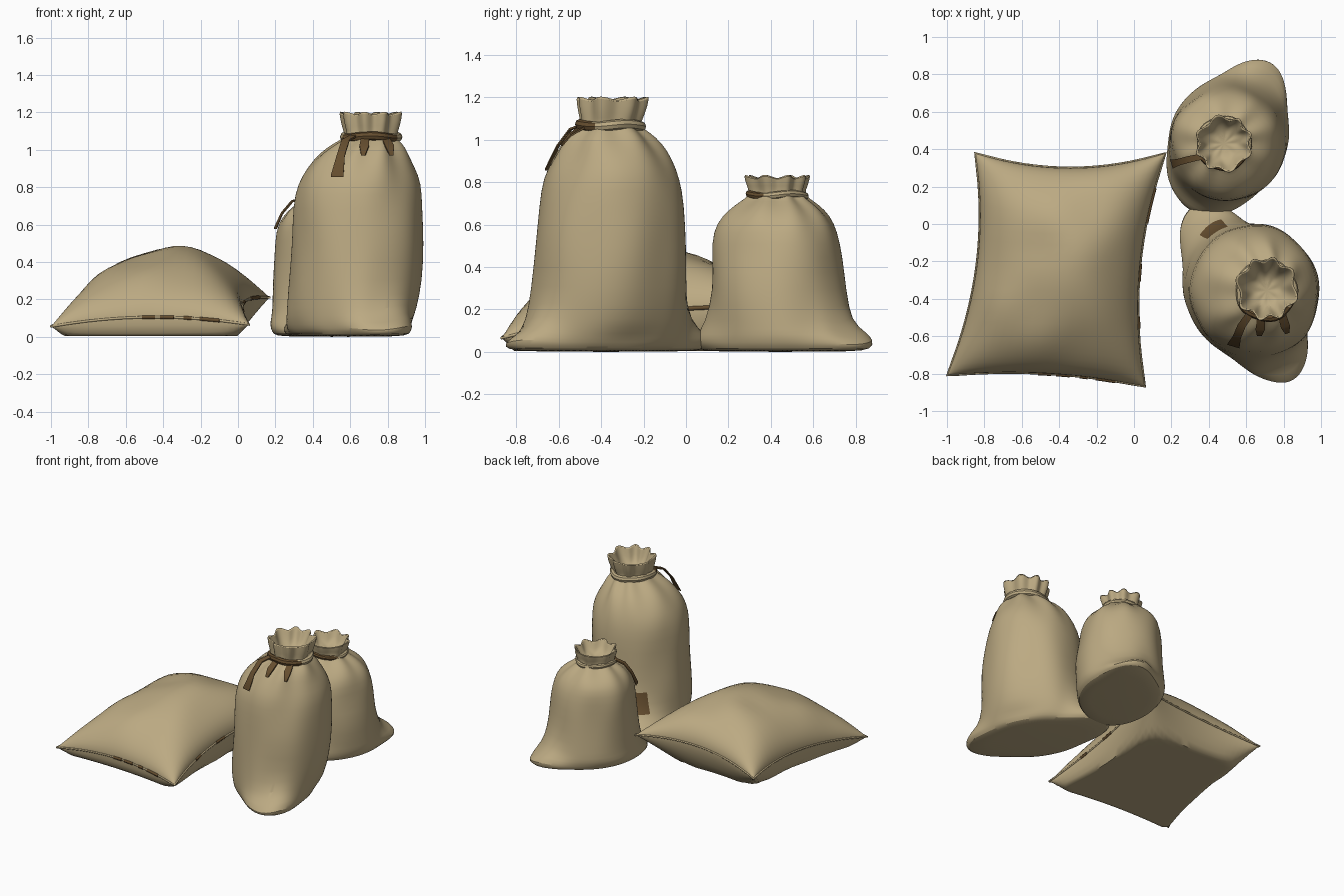
import bpy, bmesh, math
from mathutils import Vector, noise

if "Cube" in bpy.data.objects:
    bpy.data.objects.remove(bpy.data.objects["Cube"])


def material(name, rgb):
    m = bpy.data.materials.new(name)
    m.diffuse_color = (*rgb, 1)
    m.use_nodes = True
    m.node_tree.nodes["Principled BSDF"].inputs["Base Color"].default_value = m.diffuse_color
    return m


TAN = material("burlap tan", (0.50, 0.40, 0.225))
BROWN = material("dark brown", (0.13, 0.075, 0.028))


def finish(name, bm, mats, angle=40, subsurf=0):
    bmesh.ops.recalc_face_normals(bm, faces=bm.faces)
    me = bpy.data.meshes.new(name)
    bm.to_mesh(me)
    bm.free()
    ob = bpy.data.objects.new(name, me)
    bpy.context.collection.objects.link(ob)
    for m in mats:
        me.materials.append(m)
    if subsurf:
        ob.modifiers.new("soften", "SUBSURF").levels = subsurf
    bpy.ops.object.select_all(action="DESELECT")
    ob.select_set(True)
    bpy.context.view_layer.objects.active = ob
    bpy.ops.object.shade_smooth_by_angle(angle=math.radians(angle))
    return ob


def bridge(bm, rings):
    n = len(rings[0])
    for a, b in zip(rings, rings[1:]):
        for i in range(n):
            bm.faces.new((a[i], a[(i + 1) % n], b[(i + 1) % n], b[i]))


# Upright sack: rings of (z, cx, cy, long radius, short radius, ear, pleat depth)
def sack(name, rows, ear_angle, back_ear, pleats, patch=None):
    bm = bmesh.new()
    n = 72
    rings = []
    for z, cx, cy, ra, rb, ear, pleat in rows:
        ring = []
        for i in range(n):
            t = 2 * math.pi * i / n
            c, s = math.cos(t), math.sin(t)
            r = ra * rb / math.hypot(rb * c, ra * s)
            r += ear * abs(c) ** 12 * (1 if c > 0 else back_ear)
            wave = math.cos(pleats * t + 0.9 * math.sin(2 * t + 1))
            r *= 1 + pleat * wave
            a = t + ear_angle
            p = Vector((cx + r * math.cos(a), cy + r * math.sin(a), z))
            if ra > 0.2 and z > 0.02:
                r_add = 0.022 * noise.noise(p * 4.5)
                p += Vector((math.cos(a), math.sin(a), 0)) * r_add
            if ear and c > 0.9 and z > 0.02:
                p.z += 0.02 * (c - 0.9) * 10 * math.sin(5 * s)
            if pleat > 0.09:
                p.z += 0.008 * wave
            ring.append(bm.verts.new(p))
        rings.append(ring)
    bridge(bm, rings)
    bm.faces.new(rings[0][::-1])
    bm.faces.new(rings[-1])
    if patch:
        for f in bm.faces:
            if (f.calc_center_median() - Vector(patch)).length < 0.1:
                f.material_index = 1
    return finish(name, bm, [TAN, BROWN], 45, 1)


sack("tall_sack", [
    (0.0, .59, -.38, .34, .23, .07, 0), (.012, .59, -.38, .40, .27, .12, 0),
    (.045, .59, -.38, .42, .285, .12, 0), (.085, .595, -.375, .42, .30, .07, 0),
    (.14, .61, -.37, .395, .325, .015, 0), (.3, .63, -.36, .375, .345, 0, 0),
    (.5, .645, -.36, .36, .352, 0, 0), (.7, .642, -.348, .345, .345, 0, 0),
    (.82, .648, -.345, .325, .325, 0, .006), (.91, .655, -.345, .285, .285, 0, .02),
    (.985, .67, -.352, .235, .235, 0, .05), (1.035, .695, -.358, .178, .178, 0, .08),
    (1.06, .705, -.357, .14, .14, 0, .06), (1.085, .71, -.355, .138, .138, 0, .06),
    (1.12, .71, -.35, .148, .148, 0, .09), (1.2, .71, -.345, .165, .165, 0, .1),
    (1.198, .71, -.345, .15, .15, 0, .1), (1.13, .71, -.35, .125, .125, 0, .1),
    (1.08, .71, -.355, .09, .09, 0, .1), (1.06, .71, -.355, .05, .05, 0, 0),
], math.radians(-60), 1.25, 8, (.44, -.05, .15))

sack("small_sack", [
    (0.0, .50, .44, .33, .25, .06, 0), (.012, .50, .44, .38, .29, .10, 0),
    (.045, .50, .44, .39, .305, .10, 0), (.08, .50, .44, .385, .312, .06, 0),
    (.13, .50, .44, .345, .31, .01, 0), (.3, .50, .435, .315, .31, 0, 0),
    (.45, .495, .43, .30, .30, 0, 0), (.57, .49, .43, .285, .285, 0, .006),
    (.64, .485, .43, .25, .25, 0, .025), (.695, .48, .43, .19, .19, 0, .06),
    (.725, .48, .43, .14, .14, 0, .07), (.75, .48, .43, .125, .125, 0, .06),
    (.78, .48, .43, .135, .135, 0, .08), (.83, .48, .43, .15, .15, 0, .095),
    (.828, .48, .43, .135, .135, 0, .095), (.78, .48, .43, .115, .115, 0, .095),
    (.75, .48, .43, .09, .09, 0, .095), (.73, .48, .43, .05, .05, 0, 0),
], math.radians(62), 0.4, 8)


# Neck ties: tan cord, brown on the side facing the front
def tie(name, centre, radius, thick):
    bm = bmesh.new()
    rings = []
    for i in range(40):
        a = 2 * math.pi * i / 40
        r = radius * (1 + .03 * math.cos(5 * a))
        ring = []
        for j in range(8):
            b = 2 * math.pi * j / 8
            d = r + thick * math.cos(b)
            ring.append(bm.verts.new((centre[0] + d * math.cos(a), centre[1] + d * math.sin(a),
                                      centre[2] + thick * 1.1 * math.sin(b) + .006 * math.sin(3 * a))))
        rings.append(ring)
    bridge(bm, rings + rings[:1])
    for f in bm.faces:
        if f.calc_center_median().y < centre[1] - .55 * radius:
            f.material_index = 1
    finish(name, bm, [TAN, BROWN])


tie("tall_sack_tie", (.708, -.356, 1.068), .145, .022)
tie("small_sack_tie", (.48, .43, .74), .132, .016)


# Flat tie ends: tapered strips along a path of (x, y, z, half width)
def strip(name, path, side):
    bm = bmesh.new()
    side = Vector(side).normalized()
    rows = []
    for x, y, z, w in path:
        p, up = Vector((x, y, z)), Vector((0, 0, .005))
        rows.append([bm.verts.new(q) for q in
                     (p - side * w - up, p + side * w - up, p + side * w + up, p - side * w + up)])
    bridge(bm, rows)
    bm.faces.new(rows[0])
    bm.faces.new(rows[-1])
    finish(name, bm, [BROWN])


strip("tall_tie_end", [(.62, -.48, 1.075, .02), (.575, -.545, 1.05, .022),
                       (.55, -.605, .97, .022), (.53, -.655, .86, .035)], (1, -.3, 0))
strip("tall_tie_short_end", [(.79, -.48, 1.06, .022), (.81, -.55, 1.02, .025),
                             (.82, -.585, .975, .012)], (1, .3, 0))
strip("tall_tie_middle_end", [(.68, -.50, 1.06, .022), (.675, -.565, 1.02, .025),
                              (.67, -.60, .975, .012)], (1, 0, 0))
strip("small_tie_end", [(.36, .36, .745, .016), (.29, .345, .725, .018),
                        (.235, .33, .66, .018), (.20, .32, .58, .025)], (-.3, 1, 0))


# Lying sack: two puffed sheets joined at a pinched seam
def seam(u, v):
    def mix(fl, fr, bl, br):
        a, b = (1 + u) / 2, (1 + v) / 2
        return (fl * (1 - a) + fr * a) * (1 - b) + (bl * (1 - a) + br * a) * b
    x, y = mix(-1.0, .06, -.85, .17), mix(-.81, -.87, .38, .38)
    x -= u * .085 * (1 - v * v)
    y -= v * (.08 if v > 0 else .04) * (1 - u * u)
    return Vector((x, y, mix(.055, .065, .14, .21) + .045 * (1 - u * u * v * v)))


def puff(top):
    n = 28
    grid = []
    for j in range(n + 1):
        v = math.sin(math.pi * (j / n - .5))
        row = []
        for i in range(n + 1):
            u = math.sin(math.pi * (i / n - .5))
            f = max(0, (1 - u * u) * (1 - v * v)) ** .52
            p = seam(u, v)
            if top:
                p.z += .305 * f + .03 * f * noise.noise(p * 4)
            else:
                p.z = max(.004, p.z - .42 * f)
            row.append(bm.verts.new(p))
        grid.append(row)
    for j in range(n):
        for i in range(n):
            bm.faces.new((grid[j][i], grid[j][i + 1], grid[j + 1][i + 1], grid[j + 1][i]))


bm = bmesh.new()
puff(True)
puff(False)
bmesh.ops.remove_doubles(bm, verts=bm.verts, dist=.0005)
finish("lying_sack", bm, [TAN], 50)


# Seam cord and brown stitches along the lying sack
def cord(name, uvs, radius, mat, cyclic=False):
    cu = bpy.data.curves.new(name, "CURVE")
    cu.dimensions, cu.bevel_depth, cu.bevel_resolution = "3D", radius, 1
    cu.use_fill_caps = True
    sp = cu.splines.new("POLY")
    sp.points.add(len(uvs) - 1)
    for pt, (u, v) in zip(sp.points, uvs):
        pt.co = (*seam(u, v), 1)
    sp.use_cyclic_u = cyclic
    cu.materials.append(mat)
    bpy.context.collection.objects.link(bpy.data.objects.new(name, cu))


steps = [-1 + k / 8 for k in range(16)]
cord("seam_cord", [(t, -1) for t in steps] + [(1, t) for t in steps]
     + [(-t, 1) for t in steps] + [(-1, -t) for t in steps], .007, TAN, True)
for k, (a, b) in enumerate([(-.08, .05), (.1, .24), (.34, .42), (.5, .7)]):
    cord(f"front_stitch_{k + 1}", [(a, -1), ((a + b) / 2, -1), (b, -1)], .011, BROWN)
for k, (a, b) in enumerate([(-.5, -.4), (-.1, .05), (.4, .7)]):
    cord(f"side_stitch_{k + 1}", [(1, a), (1, (a + b) / 2), (1, b)], .011, BROWN)
